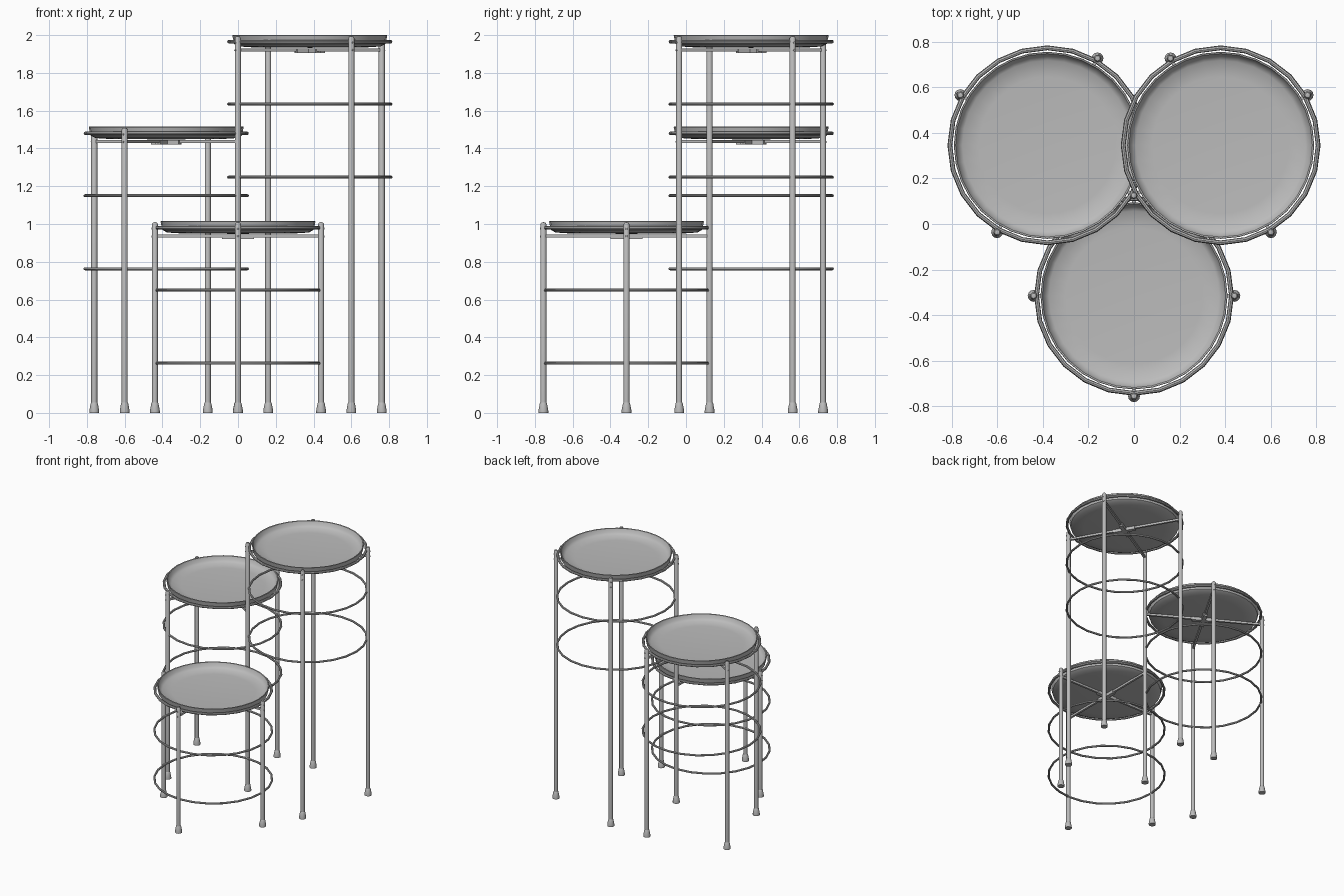
import bpy, bmesh
from math import cos, sin, pi, radians
from mathutils import Matrix, Vector

cube = bpy.data.objects.get("Cube")
if cube:
    bpy.data.objects.remove(cube, do_unlink=True)

metal = bpy.data.materials.new("grey metal")
metal.use_nodes = True
GREY = (0.5, 0.5, 0.5, 1)
metal.diffuse_color = GREY
metal.node_tree.nodes["Principled BSDF"].inputs["Base Color"].default_value = GREY


def finish(name, bm, loc, turn=0.0):
    """Turn a bmesh into a shaded object."""
    bmesh.ops.recalc_face_normals(bm, faces=bm.faces)
    mesh = bpy.data.meshes.new(name)
    bm.to_mesh(mesh)
    bm.free()
    mesh.materials.append(metal)
    obj = bpy.data.objects.new(name, mesh)
    bpy.context.collection.objects.link(obj)
    obj.location = loc
    obj.rotation_euler.z = turn
    bpy.ops.object.select_all(action="DESELECT")
    obj.select_set(True)
    bpy.context.view_layer.objects.active = obj
    bpy.ops.object.shade_smooth_by_angle(angle=radians(40))
    return obj


def lathe(name, profile, sides, loc):
    """Spin a (radius, height) profile around z; zero radius closes the end."""
    bm = bmesh.new()
    verts = [bm.verts.new((r, 0, z)) for r, z in profile]
    edges = [bm.edges.new(pair) for pair in zip(verts, verts[1:])]
    bmesh.ops.spin(bm, geom=verts + edges, cent=(0, 0, 0), axis=(0, 0, 1),
                   angle=2 * pi, steps=sides, use_duplicate=False)
    bmesh.ops.remove_doubles(bm, verts=bm.verts, dist=0.0002)
    return finish(name, bm, loc)


def hoop(name, radius, thick, loc, turn):
    """A round wire ring."""
    bm = bmesh.new()
    ring = [bm.verts.new((radius + thick * cos(a * pi / 4), 0, thick * sin(a * pi / 4)))
            for a in range(8)]
    edges = [bm.edges.new((ring[i - 1], ring[i])) for i in range(8)]
    bmesh.ops.spin(bm, geom=ring + edges, cent=(0, 0, 0), axis=(0, 0, 1),
                   angle=2 * pi, steps=24, use_duplicate=False)
    bmesh.ops.remove_doubles(bm, verts=bm.verts, dist=0.0002)
    return finish(name, bm, loc, turn)


def cross(name, length, width, height, loc, turn):
    """Two flat bars crossing at right angles."""
    bm = bmesh.new()
    for size in ((length, width, height), (width, length, height)):
        bmesh.ops.create_cube(bm, size=1, matrix=Matrix.Diagonal((*size, 1)))
    return finish(name, bm, loc, turn)


def leg(name, x, y, top, out):
    """Round tube with a domed end, a flared foot and two screw heads."""
    lathe(name, [(0, 0.03), (0.016, 0.03), (0.016, top - 0.012),
                 (0.011, top - 0.003), (0, top)], 12, (x, y, 0))
    lathe(name + "_foot", [(0, 0), (0.026, 0), (0.026, 0.012),
                           (0.019, 0.05), (0.016, 0.055), (0, 0.055)], 12, (x, y, 0))
    bm = bmesh.new()
    facing = Vector((cos(out), sin(out), 0)).to_track_quat("Z", "Y").to_matrix().to_4x4()
    for drop in (0.035, 0.075):
        spot = Matrix.Translation((0.016 * cos(out), 0.016 * sin(out), top - drop))
        bmesh.ops.create_cone(bm, cap_ends=True, segments=8, radius1=0.006,
                              radius2=0.005, depth=0.006, matrix=spot @ facing)
    finish(name + "_screws", bm, (x, y, 0))


LEG_REACH = 0.44
# name, centre, leg top, turn of the leg set, index of the leg that is shared
stands = [
    ("low", 0, -0.315, 1.01, 0, 1),
    ("middle", -0.38, 0.345, 1.51, radians(60), 3),
    ("tall", 0.38, 0.345, 1.995, radians(30), None),
]

for name, x, y, top, turn, shared in stands:
    # legs, with the corner leg built only once, by the tall stand
    for i in range(4):
        if i != shared:
            a = turn + i * pi / 2
            leg(f"{name}_leg_{i + 1}", x + LEG_REACH * cos(a), y + LEG_REACH * sin(a), top, a)

    # shallow dished tray with a flared rim
    lathe(name + "_tray", [(0, -0.062), (0.3, -0.06), (0.375, -0.055), (0.4, -0.042),
                           (0.41, 0.002), (0.408, 0.005), (0.402, 0.003),
                           (0.392, -0.025), (0.372, -0.04), (0.3, -0.046), (0, -0.048)],
          32, (x, y, top))

    # rim hoop and two lower hoops
    hoop(name + "_rim_hoop", 0.427, 0.01, (x, y, top - 0.03), turn)
    for j, drop in enumerate((0.36, 0.747)):
        hoop(f"{name}_lower_hoop_{j + 1}", 0.43, 0.008, (x, y, top - drop), turn)

    # crossed supports under the tray and their centre plate
    cross(name + "_cross_bars", 2 * LEG_REACH, 0.016, 0.016, (x, y, top - 0.073), turn)
    cross(name + "_centre_plate", 0.17, 0.03, 0.024, (x, y, top - 0.078), turn)
